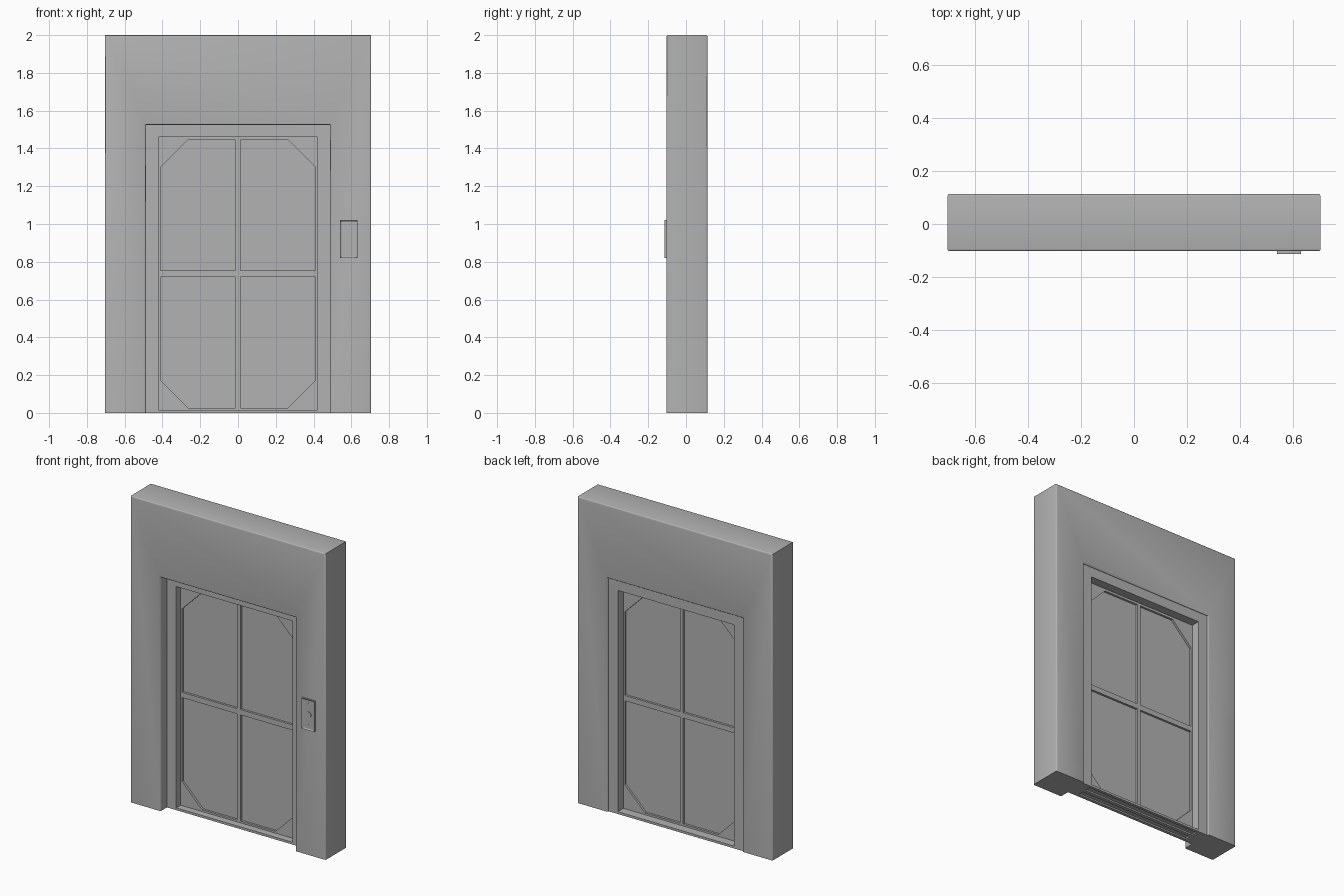
import bpy, bmesh, math
from mathutils import Matrix

if "Cube" in bpy.data.objects:
    bpy.data.objects.remove(bpy.data.objects["Cube"])

grey = bpy.data.materials.new("plain grey")
grey.diffuse_color = (0.45, 0.45, 0.45, 1)
grey.use_nodes = True
grey.node_tree.nodes["Principled BSDF"].inputs["Base Color"].default_value = grey.diffuse_color


def finish(name, bm):
    bmesh.ops.recalc_face_normals(bm, faces=bm.faces)
    mesh = bpy.data.meshes.new(name)
    bm.to_mesh(mesh)
    bm.free()
    mesh.materials.append(grey)
    obj = bpy.data.objects.new(name, mesh)
    bpy.context.collection.objects.link(obj)
    return obj


def add_prism(bm, pts, y0, y1):
    """Extrude an x-z outline from y0 to y1."""
    face = bm.faces.new([bm.verts.new((x, y0, z)) for x, z in pts])
    ext = bmesh.ops.extrude_face_region(bm, geom=[face], use_keep_orig=True)
    moved = [v for v in ext["geom"] if isinstance(v, bmesh.types.BMVert)]
    bmesh.ops.translate(bm, verts=moved, vec=(0, y1 - y0, 0))


def prism(name, pts, y0, y1, bevel=0):
    bm = bmesh.new()
    add_prism(bm, pts, y0, y1)
    if bevel:
        # round only the front and back outlines, leaving the foot square
        edges = [e for e in bm.edges
                 if abs(e.verts[0].co.y - e.verts[1].co.y) < 1e-5
                 and max(v.co.z for v in e.verts) > 1e-4]
        bmesh.ops.recalc_face_normals(bm, faces=bm.faces)
        bmesh.ops.bevel(bm, geom=edges, offset=bevel, segments=3,
                        profile=0.5, affect='EDGES')
    return finish(name, bm)


def portal(w, h, iw, ih):
    """Upside-down U outline with outer and inner half width and height."""
    return [(-w, 0), (-w, h), (w, h), (w, 0), (iw, 0), (iw, ih), (-iw, ih), (-iw, 0)]


# wall with the doorway, and the lining set back inside it
wall = prism("wall", portal(0.705, 2.0, 0.487, 1.525), -0.103, 0.114, 0.009)
prism("door_frame", portal(0.487, 1.525, 0.42, 1.46), -0.038, 0.104)

# sill with two guide channels on its underside
bm = bmesh.new()
profile = [(-0.038, 0), (-0.038, 0.015), (0.104, 0.015), (0.104, 0),
           (0.085, 0), (0.085, 0.010), (0.045, 0.010), (0.045, 0),
           (0.022, 0), (0.022, 0.010), (-0.018, 0.010), (-0.018, 0)]
add_prism(bm, profile, -0.42, 0.42)
for v in bm.verts:
    y, x, z = v.co
    v.co = (x, y, z)
finish("door_sill", bm)

# sliding doors: one slab with panes sunk into both faces
door = prism("doors", [(-0.42, 0.015), (-0.42, 1.46), (0.42, 1.46), (0.42, 0.015)],
             0.008, 0.046)
bm = bmesh.new()
for side in (-1, 1):
    for inner_z, outer_z in ((0.755, 1.445), (0.72, 0.027)):
        cut = 0.145 if outer_z > inner_z else -0.145
        pane = [(0.012, inner_z), (0.41, inner_z), (0.41, outer_z - cut),
                (0.265, outer_z), (0.012, outer_z)]
        pane = [(side * x, z) for x, z in pane]
        add_prism(bm, pane, -0.02, 0.022)
        add_prism(bm, pane, 0.032, 0.08)
cutter = finish("pane_cutter", bm)
cutter.hide_render = True
cutter.hide_viewport = True
mod = door.modifiers.new("panes", 'BOOLEAN')
mod.operation = 'DIFFERENCE'
mod.solver = 'EXACT'
mod.object = cutter

# call panel with a raised rim around a sunken plate
bm = bmesh.new()
add_prism(bm, [(0.54, 0.82), (0.54, 1.02), (0.632, 1.02), (0.632, 0.82)], -0.114, -0.10)
bmesh.ops.recalc_face_normals(bm, faces=bm.faces)
front = min(bm.faces, key=lambda f: f.calc_center_median().y)
bmesh.ops.inset_region(bm, faces=[front], thickness=0.012)
bmesh.ops.translate(bm, verts=front.verts, vec=(0, 0.005, 0))
finish("call_panel", bm)


def disc(name, x, z, radius, y0, y1, sides):
    bm = bmesh.new()
    bmesh.ops.create_cone(
        bm, cap_ends=True, segments=sides, radius1=radius, radius2=radius, depth=y1 - y0,
        matrix=Matrix.Translation((x, (y0 + y1) / 2, z)) @ Matrix.Rotation(math.pi / 2, 4, 'X'))
    return finish(name, bm)


# call button and the two small screws
button = disc("call_button", 0.586, 0.92, 0.02, -0.113, -0.108, 24)
screws = [disc("panel_screw", 0.586, z, 0.005, -0.111, -0.108, 10) for z in (0.85, 0.99)]

# soft shading on rounded parts
for obj in [wall, button] + screws:
    bpy.ops.object.select_all(action='DESELECT')
    obj.select_set(True)
    bpy.context.view_layer.objects.active = obj
    bpy.ops.object.shade_smooth_by_angle(angle=math.radians(35))
